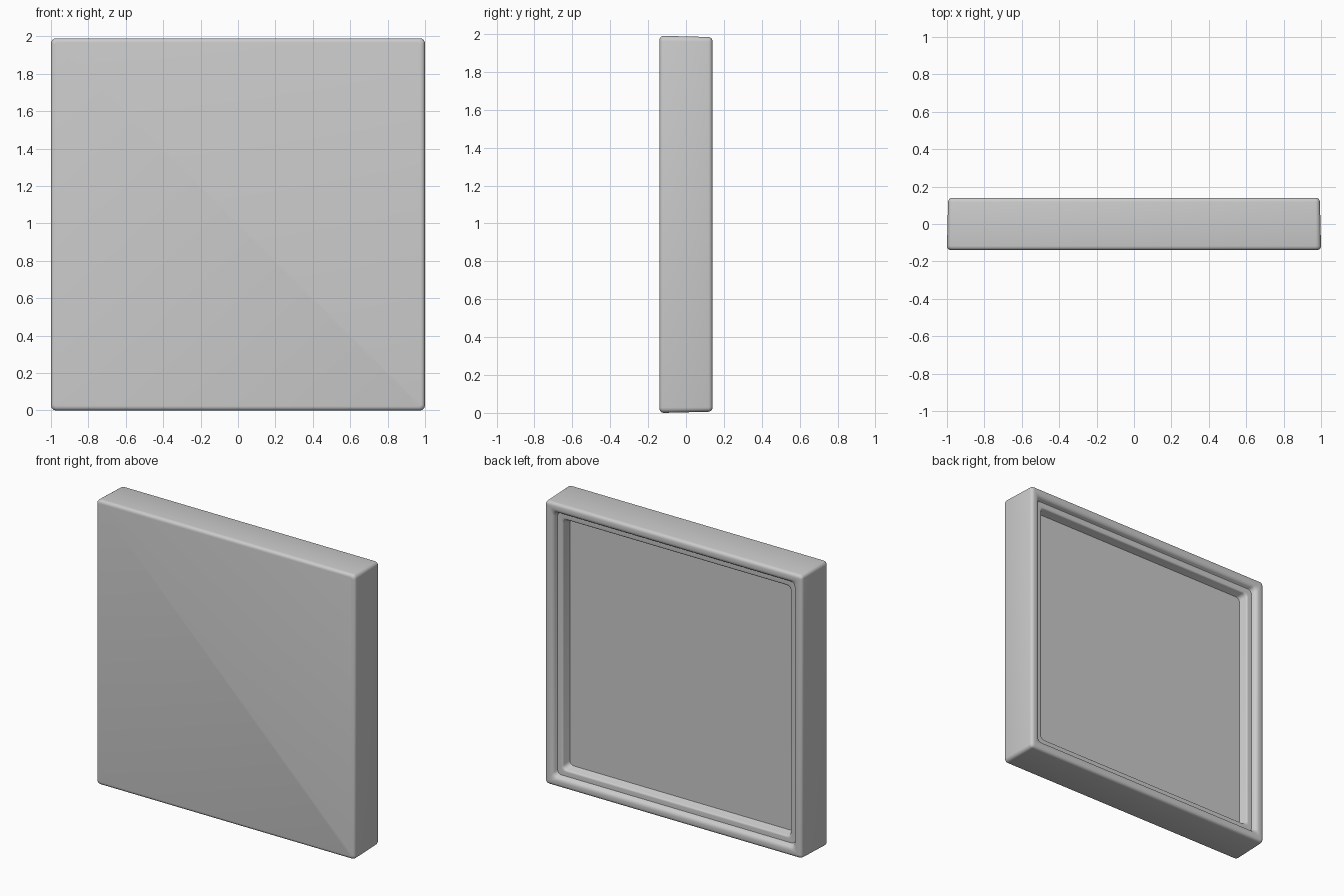
import bpy, bmesh
from math import sin, cos, pi

cube = bpy.data.objects.get("Cube")
if cube:
    bpy.data.objects.remove(cube, do_unlink=True)

HALF_X, HALF_Z, HALF_Y = 1.0, 0.995, 0.14
BEVEL, STEPS = 0.022, 4

grey = bpy.data.materials.new("plain grey")
grey.use_nodes = True
colour = (0.6, 0.6, 0.6, 1)
grey.diffuse_color = colour
grey.node_tree.nodes["Principled BSDF"].inputs["Base Color"].default_value = colour


def arc(inset, y, rx, ry, start, end):
    """Points (inset, y) along an elliptical arc, angles in quarter turns."""
    angles = [(start + (end - start) * i / STEPS) * pi / 2 for i in range(STEPS + 1)]
    return [(inset + rx * cos(a), y + ry * sin(a)) for a in angles]


def ring(bm, inset, y, radius):
    """Rounded square outline, set in from the outer edge."""
    verts = []
    for q, (sx, sz) in enumerate([(1, 1), (-1, 1), (-1, -1), (1, -1)]):
        cx, cz = sx * (HALF_X - inset - radius), sz * (HALF_Z - inset - radius)
        for i in range(STEPS + 1):
            a = (q + i / STEPS) * pi / 2
            verts.append(bm.verts.new((cx + radius * cos(a), y, HALF_Z + cz + radius * sin(a))))
    return verts


# Cross-section from the front edge round the side to the recess floor
profile = arc(BEVEL, BEVEL - HALF_Y, BEVEL, BEVEL, 3, 2)       # front edge
profile += arc(BEVEL + 0.006, HALF_Y - BEVEL, BEVEL, BEVEL, 2, 1)  # back edge
profile += arc(0.046, HALF_Y - 0.03, 0.03, 0.03, 1, 0)         # rounded rim
profile += [(0.080, 0.104)]                                    # groove
profile += arc(0.108, 0.092, 0.014, 0.012, 1, 0)               # ledge lip
profile += [(0.136, 0.048)]                                    # recess floor edge

bm = bmesh.new()
rings = [ring(bm, inset, y, 0.03 if inset > 0.05 else max(0.008, 0.028 - inset * 0.7))
         for inset, y in profile]
for a, b in zip(rings, rings[1:]):
    n = len(a)
    for i in range(n):
        bm.faces.new((a[i], a[(i + 1) % n], b[(i + 1) % n], b[i]))
bm.faces.new(rings[0])     # front face
bm.faces.new(rings[-1])    # recess floor
bmesh.ops.recalc_face_normals(bm, faces=bm.faces)

mesh = bpy.data.meshes.new("recessed_panel")
bm.to_mesh(mesh)
bm.free()
mesh.materials.append(grey)
panel = bpy.data.objects.new("recessed_panel", mesh)
bpy.context.collection.objects.link(panel)

# Smooth bevels, crisp recess corners
bpy.ops.object.select_all(action="DESELECT")
panel.select_set(True)
bpy.context.view_layer.objects.active = panel
bpy.ops.object.shade_smooth_by_angle(angle=pi / 6)
